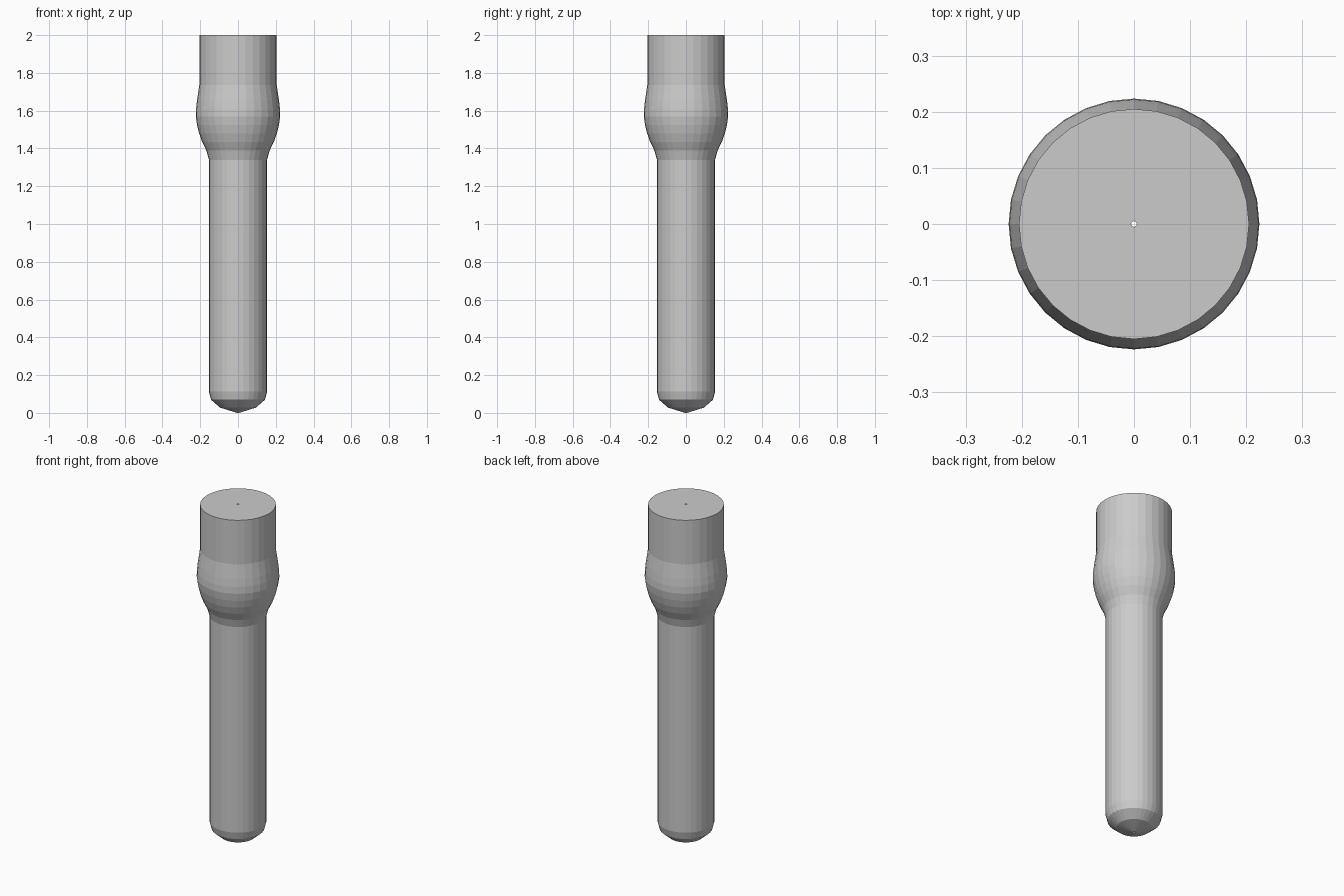
import bpy
import bmesh
import math

if "Cube" in bpy.data.objects:
    bpy.data.objects.remove(bpy.data.objects["Cube"])

SIDES = 32

# Outline as (radius, height), from the tip to the top rim
PROFILE = [
    (0.005, 0.0), (0.095, 0.028), (0.143, 0.07), (0.154, 0.113),   # blunt tip
    (0.154, 1.34),                                                # shaft
    (0.167, 1.388), (0.19, 1.435), (0.206, 1.48), (0.217, 1.525),
    (0.2235, 1.57), (0.222, 1.61), (0.217, 1.655), (0.211, 1.695),  # bulge
    (0.205, 1.737), (0.205, 2.0),                                 # collar
    (0.005, 2.0),                                                 # top disc with pinhole
]


def lathe(name, profile, material):
    """Sweep an outline around the z axis with flat facets."""
    bm = bmesh.new()
    rings = []
    for r, z in profile:
        rings.append([bm.verts.new((r * math.cos(2 * math.pi * i / SIDES),
                                    r * math.sin(2 * math.pi * i / SIDES), z))
                      for i in range(SIDES)])
    for low, high in zip(rings, rings[1:]):
        for i in range(SIDES):
            j = (i + 1) % SIDES
            bm.faces.new((low[i], low[j], high[j], high[i]))
    mesh = bpy.data.meshes.new(name)
    bm.to_mesh(mesh)
    bm.free()
    mesh.materials.append(material)
    obj = bpy.data.objects.new(name, mesh)
    bpy.context.collection.objects.link(obj)
    return obj


grey = bpy.data.materials.new("plain grey")
grey.diffuse_color = (0.6, 0.6, 0.6, 1)
grey.use_nodes = True
grey.node_tree.nodes["Principled BSDF"].inputs["Base Color"].default_value = grey.diffuse_color

lathe("rounded_pin", PROFILE, grey)
